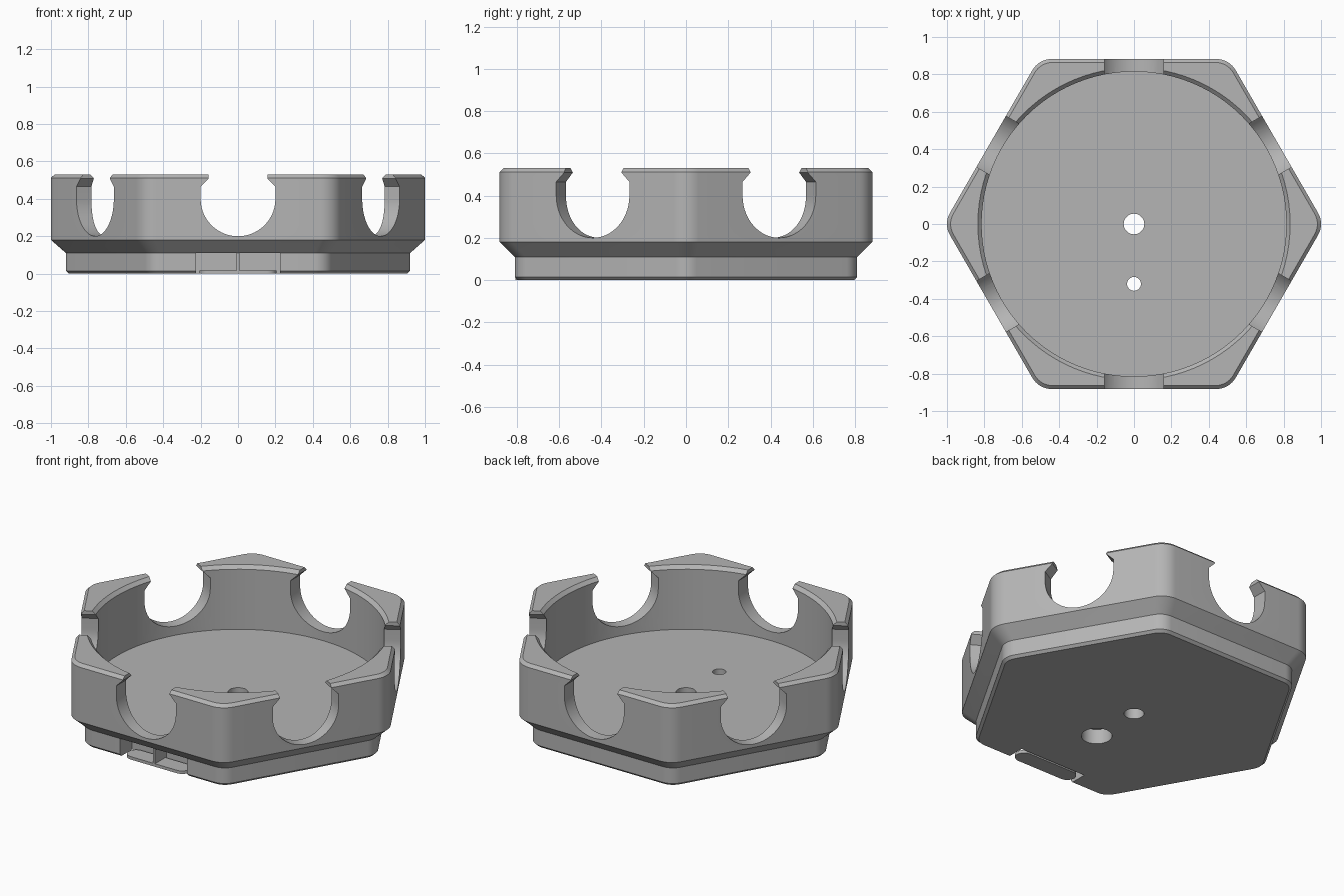
import bpy, bmesh
from math import pi, sin, cos, radians, sqrt
from mathutils import Matrix

if "Cube" in bpy.data.objects:
    bpy.data.objects.remove(bpy.data.objects["Cube"], do_unlink=True)

grey = bpy.data.materials.new("plain grey")
grey.use_nodes = True
colour = (0.46, 0.46, 0.46, 1)
grey.diffuse_color = colour
grey.node_tree.nodes["Principled BSDF"].inputs["Base Color"].default_value = colour


def loft(name, rings):
    """Solid through matching rings of points, capped at both ends."""
    bm = bmesh.new()
    loops = [[bm.verts.new(p) for p in ring] for ring in rings]
    n = len(loops[0])
    for a, b in zip(loops, loops[1:]):
        for i in range(n):
            j = (i + 1) % n
            bm.faces.new((a[i], a[j], b[j], b[i]))
    bm.faces.new(loops[0])
    bm.faces.new(loops[-1])
    bmesh.ops.recalc_face_normals(bm, faces=bm.faces)
    mesh = bpy.data.meshes.new(name)
    bm.to_mesh(mesh)
    bm.free()
    mesh.materials.append(grey)
    obj = bpy.data.objects.new(name, mesh)
    bpy.context.collection.objects.link(obj)
    return obj


def hexagon(apothem, fillet, z, steps=8):
    """Rounded hexagon with corners on the x axis."""
    pts = []
    centre = (apothem - fillet) * 2 / sqrt(3)
    for k in range(6):
        for s in range(steps + 1):
            a = radians(60 * k - 30 + 60 * s / steps)
            pts.append((centre * cos(radians(60 * k)) + fillet * cos(a),
                        centre * sin(radians(60 * k)) + fillet * sin(a), z))
    return pts


def circle(r, z, n=96, y=0):
    return [(r * cos(2 * pi * i / n), y + r * sin(2 * pi * i / n), z) for i in range(n)]


def box(name, x, y0, y1, z0, z1):
    return loft(name, [[(-x, y0, z), (x, y0, z), (x, y1, z), (-x, y1, z)] for z in (z0, z1)])


def cut(target, cutter):
    mod = target.modifiers.new("cut", "BOOLEAN")
    mod.operation = "DIFFERENCE"
    mod.solver = "EXACT"
    mod.object = cutter
    bpy.context.view_layer.objects.active = target
    bpy.ops.object.modifier_apply(modifier=mod.name)
    bpy.data.objects.remove(cutter, do_unlink=True)


# Hexagonal tray body: narrow foot, flared shoulder, chamfered rim
tray = loft("hex_tray", [
    hexagon(0.795, 0.09, 0), hexagon(0.81, 0.1, 0.015), hexagon(0.81, 0.1, 0.11),
    hexagon(0.882, 0.12, 0.18), hexagon(0.882, 0.12, 0.512), hexagon(0.864, 0.11, 0.53)])

# Round well with a chamfered lip
cut(tray, loft("well_cutter", [
    circle(0.815, 0.145), circle(0.815, 0.51), circle(0.835, 0.53), circle(0.835, 0.6)]))

# U-shaped notch with pinched lips in each side wall
half = [(0.2 * sin(a), 0.4 - 0.2 * cos(a)) for a in [pi / 2 * i / 14 for i in range(15)]]
half += [(0.2, 0.465), (0.157, 0.508), (0.157, 0.6)]
profile = half + [(-x, z) for x, z in reversed(half[1:])]
for k in range(6):
    notch = loft("notch_cutter", [[(x, y, z) for x, z in profile] for y in (0.6, 1.1)])
    notch.data.transform(Matrix.Rotation(radians(60 * k), 4, "Z"))
    cut(tray, notch)

# Centre hole, and a screw hole counterbored from below
cut(tray, loft("hole_cutter", [circle(0.055, z, 40) for z in (-0.1, 0.3)]))
cut(tray, loft("screw_cutter", [
    circle(0.085, -0.1, 40, -0.32), circle(0.085, 0.09, 40, -0.32),
    circle(0.037, 0.09, 40, -0.32), circle(0.037, 0.3, 40, -0.32)]))

# Recess under the front edge
cut(tray, box("recess_cutter", 0.225, -0.95, -0.695, -0.1, 0.11))

# Rounded tab hanging in the recess from a thin web
r = 0.05
stadium = []
for side, start in ((1, -90), (-1, 90)):
    for s in range(13):
        a = radians(start + 180 * s / 12)
        stadium.append((side * (0.205 - r) + r * cos(a), -0.757 + r * sin(a)))
tab = loft("front_tab", [[(x, y, z) for x, y in stadium] for z in (0, 0.018)])
web = box("tab_web", 0.007, -0.807, -0.69, 0.01, 0.112)

# Smooth the curved walls, keep the chamfers crisp
bpy.ops.object.select_all(action="DESELECT")
for obj in (tray, tab, web):
    obj.select_set(True)
bpy.context.view_layer.objects.active = tray
bpy.ops.object.shade_smooth_by_angle(angle=radians(25))
